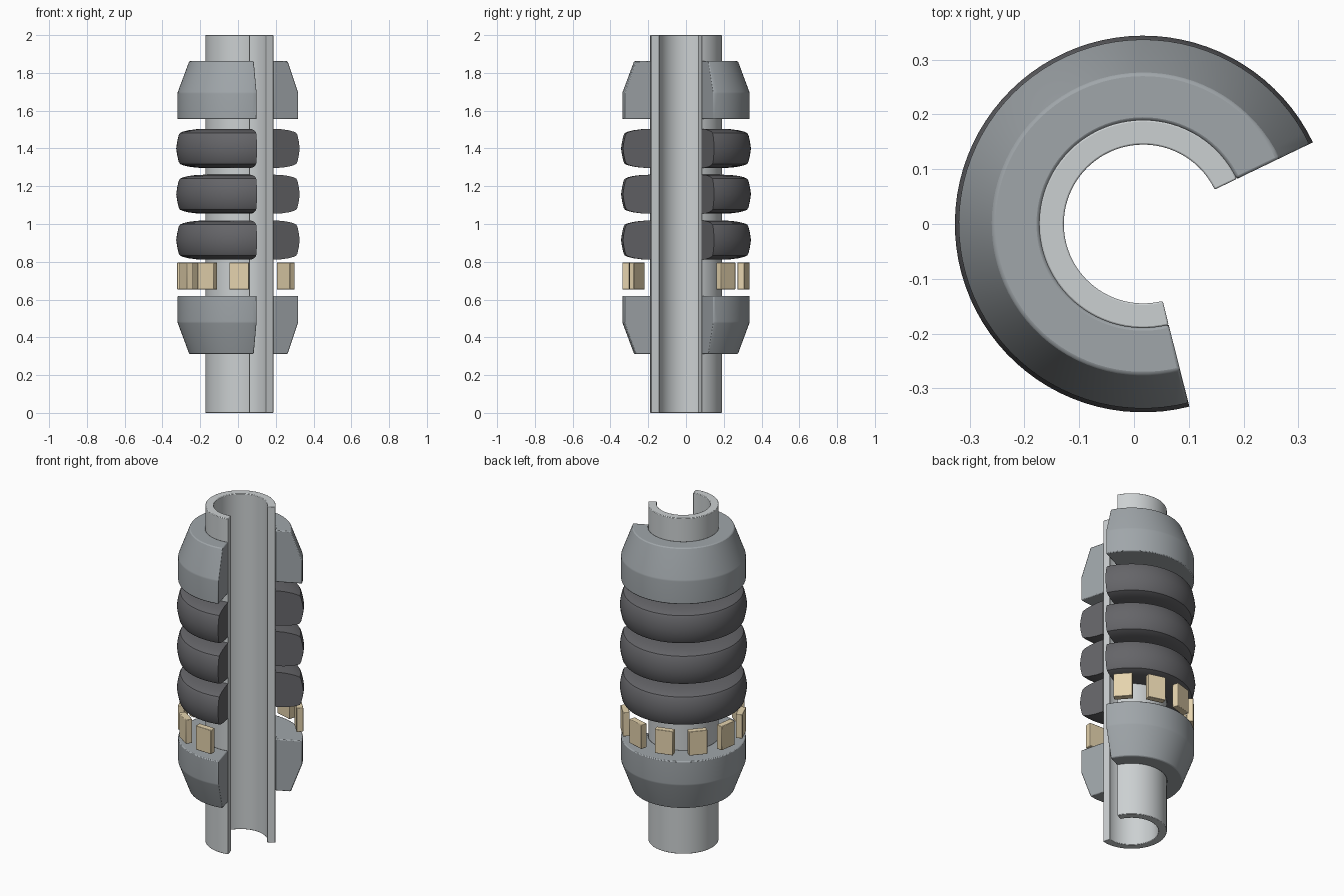
import bpy, bmesh
from math import sin, cos, radians

if "Cube" in bpy.data.objects:
    bpy.data.objects.remove(bpy.data.objects["Cube"])

CX = 0.0168                    # axis offset so the cut model is centred
A0, A1 = 25.7, 284.2           # cutaway sweep in degrees
STEPS = 64


def material(name, color):
    m = bpy.data.materials.new(name)
    m.diffuse_color = (*color, 1)
    m.use_nodes = True
    m.node_tree.nodes["Principled BSDF"].inputs["Base Color"].default_value = m.diffuse_color
    return m


def finish(bm, name, mat, bevel=0.0):
    bmesh.ops.recalc_face_normals(bm, faces=bm.faces)
    me = bpy.data.meshes.new(name)
    bm.to_mesh(me)
    bm.free()
    ob = bpy.data.objects.new(name, me)
    bpy.context.collection.objects.link(ob)
    me.materials.append(mat)
    bpy.ops.object.select_all(action='DESELECT')
    ob.select_set(True)
    bpy.context.view_layer.objects.active = ob
    if bevel:
        b = ob.modifiers.new("edge_bevel", 'BEVEL')
        b.width, b.segments, b.angle_limit = bevel, 2, radians(20)
    bpy.ops.object.shade_smooth_by_angle(angle=radians(30))
    return ob


def sweep(name, profile, mat, bevel=0.0):
    """Revolve a closed (radius, z) profile through the cutaway angle."""
    bm = bmesh.new()
    rings = []
    for i in range(STEPS + 1):
        a = radians(A0 + (A1 - A0) * i / STEPS)
        rings.append([bm.verts.new((CX + r * cos(a), r * sin(a), z)) for r, z in profile])
    n = len(profile)
    for p, q in zip(rings, rings[1:]):
        for j in range(n):
            k = (j + 1) % n
            bm.faces.new((p[j], p[k], q[k], q[j]))
    bm.faces.new(rings[0])
    bm.faces.new(rings[-1][::-1])
    return finish(bm, name, mat, bevel)


steel = material("steel", (0.60, 0.63, 0.64))
dark_steel = material("dark_steel", (0.35, 0.38, 0.40))
rubber = material("rubber", (0.13, 0.13, 0.14))
brass = material("brass", (0.78, 0.65, 0.42))

# Central pipe
sweep("mandrel_pipe", [(0.145, 0), (0.19, 0), (0.19, 2), (0.145, 2)], steel, 0.003)

# Tapered end collars, mirrored about their mid height
collar = [(0.19, 1.555), (0.337, 1.555), (0.337, 1.695), (0.275, 1.862), (0.19, 1.862)]
sweep("upper_collar", collar, dark_steel, 0.005)
sweep("lower_collar", [(r, 2.174 - z) for r, z in collar], dark_steel, 0.005)

# Bulging rubber seals
half = [(0.19, 0.103), (0.235, 0.102), (0.28, 0.096), (0.308, 0.089), (0.324, 0.082), (0.331, 0.070), (0.339, 0.035)]
for i, zc in enumerate((0.915, 1.158, 1.400)):
    pts = half + [(0.344, 0)] + [(r, -z) for r, z in reversed(half)]
    sweep(f"rubber_seal_{i + 1}", [(r, zc + z) for r, z in pts], rubber)

# Ring of grip blocks
for i in range(8):
    a = radians(A0 + (A1 - A0) * (i + 0.5) / 8)
    bm = bmesh.new()
    bmesh.ops.create_cube(bm, size=1)
    for v in bm.verts:
        r, t, z = 0.317 + v.co.x * 0.037, v.co.y * 0.103, 0.7245 + v.co.z * 0.143
        v.co = (CX + r * cos(a) - t * sin(a), r * sin(a) + t * cos(a), z)
    finish(bm, f"grip_block_{i + 1}", brass, 0.003)
